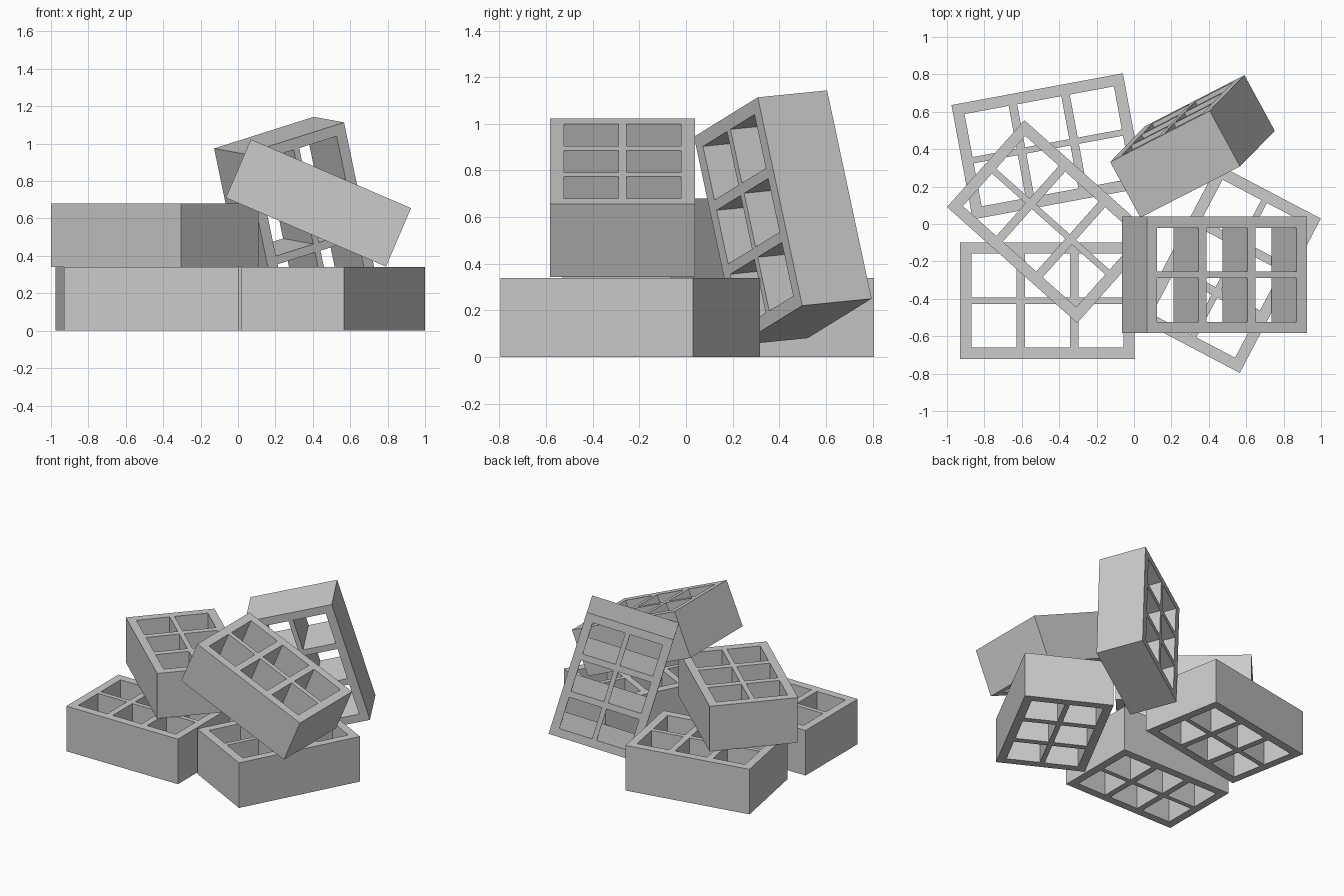
import bpy, bmesh, math
from mathutils import Vector, Matrix

if "Cube" in bpy.data.objects:
    bpy.data.objects.remove(bpy.data.objects["Cube"])

L, W, H = 0.932, 0.622, 0.34          # block size
RIM, RIB_X, RIB_Y = 0.06, 0.046, 0.034  # wall thicknesses


def grid_lines(size, cells, rim, rib):
    """Positions of wall edges along one axis, centred on 0."""
    hole = (size - 2 * rim - (cells - 1) * rib) / cells
    lines, p = [-size / 2], -size / 2 + rim
    for _ in range(cells):
        lines += [p, p + hole]
        p += hole + rib
    return lines + [size / 2]


# Flat lattice shared by all blocks: 3 x 2 open cells
xs = grid_lines(L, 3, RIM, RIB_X)
ys = grid_lines(W, 2, RIM, RIB_Y)
bm = bmesh.new()
verts = [[bm.verts.new((x, y, 0)) for y in ys] for x in xs]
for i in range(len(xs) - 1):
    for j in range(len(ys) - 1):
        if i % 2 and j % 2:
            continue                   # open cell
        bm.faces.new((verts[i][j], verts[i + 1][j],
                      verts[i + 1][j + 1], verts[i][j + 1]))
lattice = bpy.data.meshes.new("block_lattice")
bm.to_mesh(lattice)
bm.free()


def block(name, centre, along, across):
    """Hollow block with its length and width along the given directions."""
    x = Vector(along).normalized()
    z = x.cross(Vector(across)).normalized()
    y = z.cross(x)
    ob = bpy.data.objects.new(name, lattice)
    bpy.context.collection.objects.link(ob)
    ob.matrix_world = Matrix.Translation(centre) @ Matrix((x, y, z)).transposed().to_4x4()
    solid = ob.modifiers.new("height", 'SOLIDIFY')
    solid.thickness = H
    solid.offset = 0
    return ob


def flat_block(name, x, y, level, degrees):
    a = math.radians(degrees)
    block(name, (x, y, H * (level + 0.5)),
          (math.cos(a), math.sin(a), 0), (-math.sin(a), math.cos(a), 0))


# Blocks lying flat
flat_block("front_left_block", -0.463, -0.41, 0, 0)
flat_block("back_left_block", -0.461, 0.415, 0, 10.5)
flat_block("right_block", 0.507, -0.239, 0, 62.3)
flat_block("upper_block", -0.445, 0.013, 1, -41.7)

# Block tipped down to the right, and block leaning at the back
block("tipped_block", (0.43, -0.272, 0.683), (0.85, 0, -0.365), (0, 1, 0))
block("leaning_block", (0.3125, 0.415, 0.5975), (0.185, 0.19, -0.89), (0.535, 0.275, 0.165))
